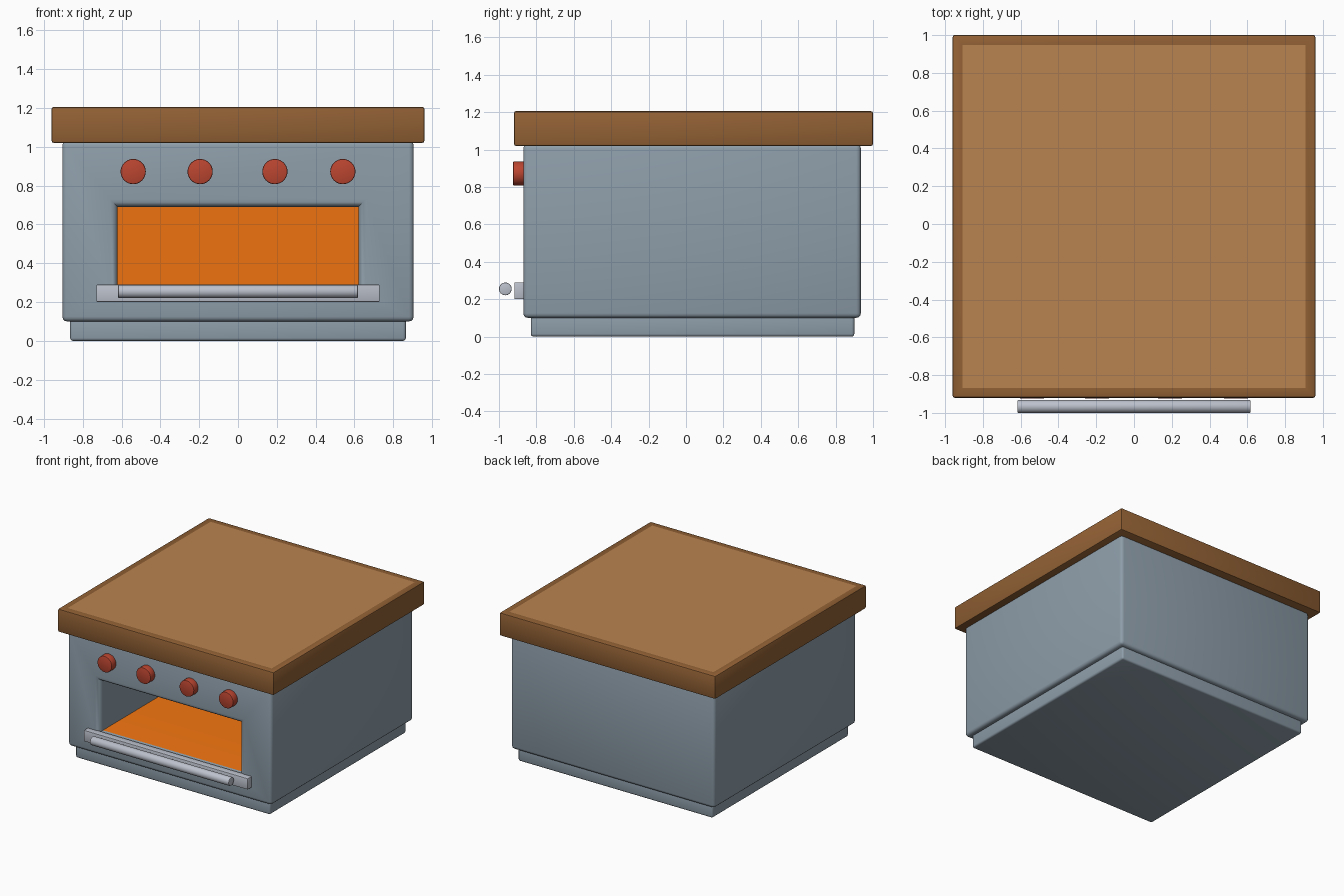
import bpy, bmesh, math
from mathutils import Matrix, Vector

if "Cube" in bpy.data.objects:
    bpy.data.objects.remove(bpy.data.objects["Cube"])


def material(name, rgb):
    m = bpy.data.materials.new(name)
    m.diffuse_color = (*rgb, 1)
    m.use_nodes = True
    m.node_tree.nodes["Principled BSDF"].inputs["Base Color"].default_value = m.diffuse_color
    return m


STEEL = material("blue_grey_steel", (0.27, 0.34, 0.40))
CHROME = material("light_metal", (0.50, 0.53, 0.60))
WOOD_DARK = material("dark_wood", (0.29, 0.12, 0.035))
WOOD_LIGHT = material("light_wood", (0.49, 0.23, 0.08))
GLOW = material("orange_glow", (0.85, 0.17, 0.005))
RED = material("red_knob", (0.50, 0.06, 0.03))


def box_mesh(lo, hi, bevel, segments=3):
    bm = bmesh.new()
    bmesh.ops.create_cube(bm, size=1)
    lo, hi = Vector(lo), Vector(hi)
    for v in bm.verts:
        v.co = [(a + b) / 2 + c * (b - a) for a, b, c in zip(lo, hi, v.co)]
    bmesh.ops.bevel(bm, geom=bm.edges[:], offset=bevel, segments=segments,
                    profile=0.5, affect='EDGES')
    bm.normal_update()
    return bm


def finish(bm, name, *mats):
    mesh = bpy.data.meshes.new(name)
    bm.to_mesh(mesh)
    bm.free()
    ob = bpy.data.objects.new(name, mesh)
    bpy.context.collection.objects.link(ob)
    for m in mats:
        mesh.materials.append(m)
    bpy.ops.object.select_all(action='DESELECT')
    ob.select_set(True)
    bpy.context.view_layer.objects.active = ob
    bpy.ops.object.shade_smooth_by_angle(angle=math.radians(35))
    return ob


def cylinder(name, radius, length, axis, centre, bevel, mat):
    bm = bmesh.new()
    bmesh.ops.create_cone(bm, cap_ends=True, segments=32, radius1=radius,
                          radius2=radius, depth=length)
    rims = [e for e in bm.edges if abs(e.verts[0].co.z - e.verts[1].co.z) < 1e-5]
    bmesh.ops.bevel(bm, geom=rims, offset=bevel, segments=2, profile=0.5,
                    affect='EDGES')
    rot = Matrix.Rotation(math.pi / 2, 4, 'Y' if axis == 'X' else 'X')
    bmesh.ops.transform(bm, matrix=Matrix.Translation(centre) @ rot, verts=bm.verts)
    return finish(bm, name, mat)


# Plinth
finish(box_mesh((-0.865, -0.83, 0), (0.865, 0.90, 0.12), 0.015), "plinth", STEEL)

# Oven body with a round-lipped cavity sunk into the front face
FRONT = -0.87
bm = box_mesh((-0.905, FRONT, 0.10), (0.905, 0.935, 1.03), 0.025)
face = min(bm.faces, key=lambda f: f.calc_center_median().y)
rings = []
for i in range(5):
    t = math.pi / 2 * i / 4
    rings.append((0.04 * (1 - math.sin(t)), FRONT + 0.04 * (1 - math.cos(t))))
rings.append((0, 0.60))
for grow, y in rings:
    bmesh.ops.inset_individual(bm, faces=[face], thickness=0.01)
    mid = face.calc_center_median()
    for v in face.verts:
        v.co = ((0.62 + grow) * (1 if v.co.x > mid.x else -1), y,
                0.69 + grow if v.co.z > mid.z else 0.285 - grow)
bm.normal_update()
# Glowing floor and back of the cavity
face.material_index = 1
for e in face.edges:
    for f in e.link_faces:
        if f.normal.z > 0.9:
            f.material_index = 1
finish(bm, "oven_body", STEEL, GLOW)

# Worktop with a lighter inset panel
bm = box_mesh((-0.96, -0.92, 1.02), (0.96, 1.0, 1.205), 0.01, 2)
top = max(bm.faces, key=lambda f: f.calc_center_median().z)
bmesh.ops.inset_individual(bm, faces=[top], thickness=0.06)
top.material_index = 1
finish(bm, "worktop", WOOD_DARK, WOOD_LIGHT)

# Control knobs
for i, x in enumerate((-0.54, -0.195, 0.19, 0.54)):
    cylinder(f"knob_{i + 1}", 0.065, 0.07, 'Y', (x, -0.89, 0.872), 0.006, RED)

# Door handle: flat backing bar and round rail
finish(box_mesh((-0.73, -0.918, 0.20), (0.73, -0.86, 0.29), 0.006, 2),
       "handle_bar", CHROME)
cylinder("handle_rail", 0.034, 1.235, 'X', (0, -0.966, 0.255), 0.005, CHROME)
